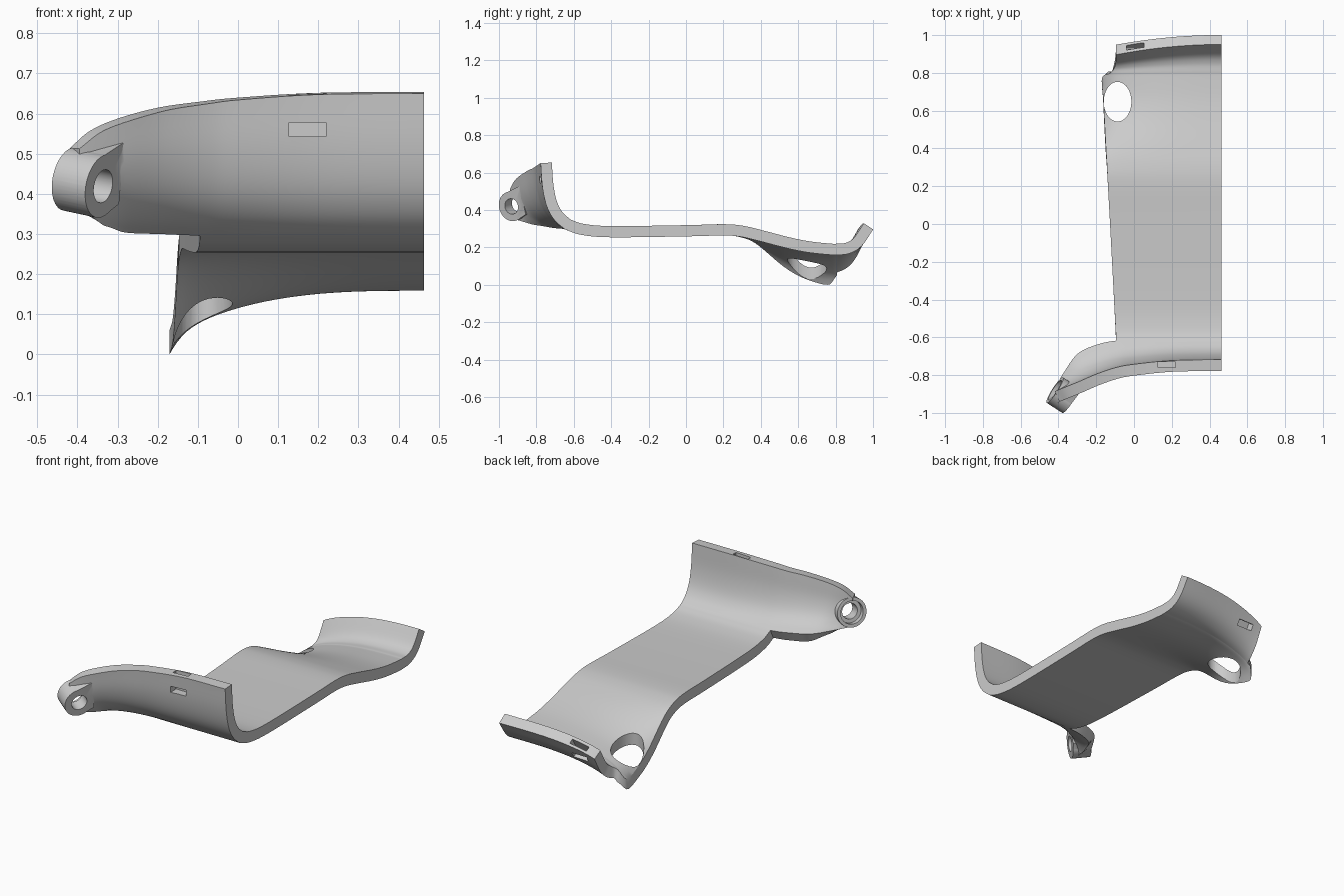
import bpy, bmesh, math
from mathutils import Vector, Matrix

if "Cube" in bpy.data.objects:
    bpy.data.objects.remove(bpy.data.objects["Cube"])

XR = 0.463
THICK = 0.06


def spline(keys, n):
    """Catmull-Rom through tuples, n samples per segment."""
    k = [Vector(p) for p in keys]
    k = [k[0] * 2 - k[1]] + k + [k[-1] * 2 - k[-2]]
    out = []
    for i in range(1, len(k) - 2):
        a, b, c, d = k[i - 1:i + 3]
        for s in range(n):
            t = s / n
            out.append(0.5 * (2 * b + (c - a) * t + (2 * a - 5 * b + 4 * c - d) * t**2
                              + (3 * b - a - 3 * c + d) * t**3))
    return out + [k[-2]]


def new_object(name, bm):
    bmesh.ops.recalc_face_normals(bm, faces=bm.faces)
    me = bpy.data.meshes.new(name)
    bm.to_mesh(me)
    bm.free()
    ob = bpy.data.objects.new(name, me)
    bpy.context.collection.objects.link(ob)
    return ob


def prism(name, pts, depth, matrix):
    """Extrude a 2D outline from z = 0 to depth, then place it."""
    bm = bmesh.new()
    face = bm.faces.new([bm.verts.new((x, y, 0)) for x, y in pts])
    top = bmesh.ops.extrude_face_region(bm, geom=[face])['geom']
    bmesh.ops.translate(bm, vec=(0, 0, depth),
                        verts=[v for v in top if isinstance(v, bmesh.types.BMVert)])
    bm.transform(matrix)
    return new_object(name, bm)


def ellipse(rx, ry, n=48):
    return [(rx * math.cos(2 * math.pi * i / n), ry * math.sin(2 * math.pi * i / n)) for i in range(n)]


def box(name, lo, hi, matrix):
    pts = [(lo[0], lo[1]), (hi[0], lo[1]), (hi[0], hi[1]), (lo[0], hi[1])]
    return prism(name, pts, hi[2] - lo[2], matrix @ Matrix.Translation((0, 0, lo[2])))


def boolean(ob, other, op):
    mod = ob.modifiers.new(op, 'BOOLEAN')
    mod.operation, mod.object, mod.solver = op, other, 'EXACT'
    other.hide_render = True
    bpy.context.view_layer.objects.active = ob
    bpy.ops.object.modifier_apply(modifier=mod.name)
    bpy.data.objects.remove(other)


# Front wall stations: x, lower edge y z, upper edge y z
wall = spline([(-.42, -.872, .355, -.888, .510), (-.37, -.785, .355, -.868, .553),
               (-.30, -.69, .353, -.84, .584), (-.20, -.642, .350, -.797, .611),
               (-.095, -.62, .345, -.762, .626), (0, -.62, .345, -.745, .636),
               (.2, -.62, .345, -.725, .648), (XR, -.62, .345, -.72, .65)], 7)
J0 = 28
rise = spline([(1, 1), (.91, .6), (.72, .31), (.42, .125), (0, 0)], 5)

# Floor and rear rim: y, z, drop at the left, left edge x, rim pull
floor = spline([(-.62, .345, 0, -.095, 0), (-.55, .322, 0, -.099, 0), (-.4, .31, 0, -.107, 0),
                (0, .315, 0, -.128, 0), (.2, .32, 0, -.139, 0), (.3, .312, .02, -.144, 0),
                (.4, .289, .16, -.15, 0), (.55, .25, .77, -.158, 0), (.66, .228, 1, -.164, 0),
                (.775, .216, 1, -.17, .05), (.805, .216, 1, -.128, .15),
                (.85, .22, 1, -.106, .5), (.895, .247, 1, -.098, .8),
                (.948, .325, 1, -.095, 1)], 5)

# Inner skin
bm = bmesh.new()
rows = []
for a, b in rise:
    rows.append([bm.verts.new((x, by + (ty - by) * a, bz + (tz - bz) * b))
                 for x, by, bz, ty, tz in wall])
flat = set(rows[-1][J0:])
for y, z, w, xl, pull in floor[1:]:
    row = [None] * J0
    for c in wall[J0:]:
        x = XR - (XR - c[0]) * (XR - xl) / (XR + .095)
        u = max(0, (XR - x) / .633)
        drop = .11 * u**3 + .047 * u**20
        row.append(bm.verts.new((x, y - .07 * u * u * pull, z - w * drop)))
    flat.update(row[J0:])
    rows.append(row)
for r0, r1 in zip(rows, rows[1:]):
    for j in range(len(wall) - 1):
        quad = (r0[j], r0[j + 1], r1[j + 1], r1[j])
        if None not in quad:
            bm.faces.new(quad)

# Outer skin: offset across the profile, then close the rim
bm.normal_update()
inner = list(bm.faces)
border = [e for e in bm.edges if e.is_boundary]
outer = {}
for v in list(bm.verts):
    n = v.normal.copy()
    if v in flat or v.co.x > XR - .001:
        n.x = 0
    outer[v] = bm.verts.new(v.co - n.normalized() * THICK)
for f in inner:
    bm.faces.new([outer[v] for v in reversed(f.verts)])
for e in border:
    a, b = e.verts
    bm.faces.new((a, b, outer[b], outer[a]))
shell = new_object("curved_shell", bm)

# Pivot lug at the wall end: local x along wall, y up, z out of the face
axis = Vector((.84, -.543, -.18)).normalized()
along = Vector((.543, .84, 0)).normalized()
frame = Matrix((along, axis.cross(along), axis)).transposed().to_4x4()
frame.translation = (-.42, -.882, .433)
r = .08
block = [(r * math.cos(t), r * math.sin(t))
         for t in [math.radians(100 + 185 * i / 30) for i in range(31)]]
block += [(.085, -.045), (.068, .112)]
boolean(shell, prism("pivot_barrel", ellipse(r, r), .1, frame), 'UNION')
boolean(shell, prism("pivot_block", block, .06,
                     frame @ Matrix.Translation((0, 0, .0405))), 'UNION')
boolean(shell, prism("pivot_hole", ellipse(.042, .042), .4,
                     frame @ Matrix.Translation((0, 0, -.2))), 'DIFFERENCE')
boolean(shell, prism("pivot_counterbore", ellipse(.062, .062), .1,
                     frame @ Matrix.Translation((0, 0, -.07))), 'DIFFERENCE')

# Oval opening in the rear dip
boolean(shell, prism("oval_opening", ellipse(.073, .105), 1,
                     Matrix.Translation((-.088, .645, -.3))), 'DIFFERENCE')


# Strap slots: enter at the rim, turn and leave through the outer face
def strap_slot(pos, tilt, side, depth):
    m = Matrix.Translation(pos) @ Matrix.Rotation(tilt, 4, 'X')
    boolean(shell, box("slot_in", (-.047, -.014, -depth), (.047, .014, .1), m), 'DIFFERENCE')
    lo, hi = sorted((-.0135 * side, .15 * side))
    boolean(shell, box("slot_out", (-.0465, lo, -depth - .001), (.0465, hi, .034 - depth), m), 'DIFFERENCE')


strap_slot((.172, -.748, .65), 0, -1, .11)
strap_slot((.005, .935, .262), math.radians(-30), 1, .075)

# Centre on the origin and stand on the ground
co = [v.co for v in shell.data.vertices]
lo = [min(c[i] for c in co) for i in range(3)]
hi = [max(c[i] for c in co) for i in range(3)]
shell.data.transform(Matrix.Translation((-(lo[0] + hi[0]) / 2, -(lo[1] + hi[1]) / 2, -lo[2])))

bpy.ops.object.select_all(action='DESELECT')
shell.select_set(True)
bpy.context.view_layer.objects.active = shell
bpy.ops.object.shade_smooth_by_angle(angle=math.radians(30))
